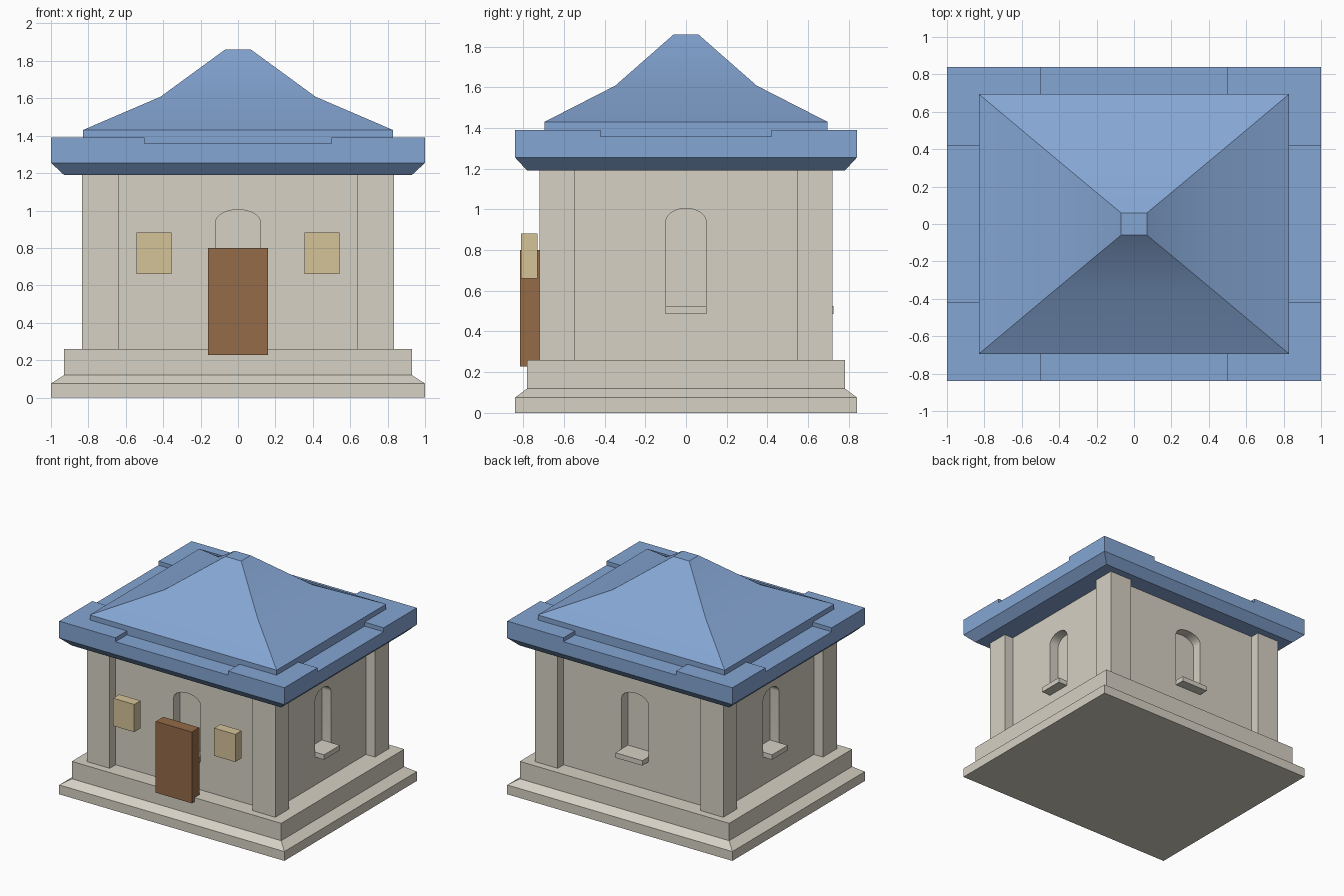
import bpy, bmesh, math
from mathutils import Matrix

cube = bpy.data.objects.get("Cube")
if cube:
    bpy.data.objects.remove(cube, do_unlink=True)


def material(name, rgb):
    color = [((c / 255 + 0.055) / 1.055) ** 2.4 for c in rgb] + [1]
    mat = bpy.data.materials.new(name)
    mat.use_nodes = True
    mat.diffuse_color = color
    mat.node_tree.nodes["Principled BSDF"].inputs["Base Color"].default_value = color
    return mat


stone = material("pale stone", (214, 209, 196))
blue = material("blue roof", (133, 166, 212))
brown = material("brown wood", (148, 107, 72))
cream = material("cream", (213, 196, 153))


def finish(name, bm, mat):
    bmesh.ops.recalc_face_normals(bm, faces=bm.faces)
    mesh = bpy.data.meshes.new(name)
    bm.to_mesh(mesh)
    bm.free()
    mesh.materials.append(mat)
    obj = bpy.data.objects.new(name, mesh)
    bpy.context.collection.objects.link(obj)
    return obj


def box(name, x0, x1, y0, y1, z0, z1, mat):
    bm = bmesh.new()
    place = (Matrix.Translation(((x0 + x1) / 2, (y0 + y1) / 2, (z0 + z1) / 2))
             @ Matrix.Diagonal((x1 - x0, y1 - y0, z1 - z0, 1)))
    bmesh.ops.create_cube(bm, size=1, matrix=place)
    return finish(name, bm, mat)


def stack(name, levels, mat):
    """Rectangular tiers given as (half width, half depth, height)."""
    bm = bmesh.new()
    rings = [[bm.verts.new((sx * hx, sy * hy, z))
              for sx, sy in ((-1, -1), (1, -1), (1, 1), (-1, 1))]
             for hx, hy, z in levels]
    for low, high in zip(rings, rings[1:]):
        for i in range(4):
            j = (i + 1) % 4
            bm.faces.new((low[i], low[j], high[j], high[i]))
    bm.faces.new(rings[0])
    bm.faces.new(rings[-1])
    return finish(name, bm, mat)


def arch(name, half, bottom, spring, top, reach, depth, turn):
    """Arched prism centred on a wall at the given reach from the middle."""
    bm = bmesh.new()
    steps = 16
    outline = [(-half, bottom), (half, bottom)]
    for i in range(steps + 1):
        a = math.pi * i / steps
        outline.append((half * math.cos(a), spring + (top - spring) * math.sin(a)))
    face = bm.faces.new([bm.verts.new((x, -reach + depth, z)) for x, z in outline])
    new = bmesh.ops.extrude_face_region(bm, geom=[face])["geom"]
    bmesh.ops.translate(bm, vec=(0, -2 * depth, 0),
                        verts=[v for v in new if isinstance(v, bmesh.types.BMVert)])
    bmesh.ops.rotate(bm, verts=bm.verts, matrix=Matrix.Rotation(turn, 3, 'Z'))
    return finish(name, bm, stone)


def carve(obj, cutter):
    cutter.hide_render = True
    mod = obj.modifiers.new("cut", 'BOOLEAN')
    mod.operation = 'DIFFERENCE'
    mod.solver = 'EXACT'
    mod.object = cutter
    bpy.context.view_layer.objects.active = obj
    bpy.ops.object.modifier_apply(modifier=mod.name)
    bpy.data.objects.remove(cutter, do_unlink=True)


def smooth(obj):
    bpy.ops.object.select_all(action='DESELECT')
    obj.select_set(True)
    bpy.context.view_layer.objects.active = obj
    bpy.ops.object.shade_smooth_by_angle(angle=math.radians(30))


# Stepped plinth
stack("plinth", [(1, 0.84, 0), (1, 0.84, 0.075), (0.93, 0.78, 0.12), (0.93, 0.78, 0.26)], stone)

# Walls with an arched niche and a sill on each side
wall_x, wall_y, recess = 0.755, 0.645, 0.08
walls = box("walls", -wall_x, wall_x, -wall_y, wall_y, 0.26, 1.19, stone)
for i, side in enumerate(("front", "left", "back", "right")):
    half, reach = (0.12, wall_y) if i % 2 == 0 else (0.1, wall_x)
    turn = i * math.pi / 2
    carve(walls, arch("niche_cutter", half, 0.485, 0.935, 1.005, reach, recess, turn))
    sill = box(side + "_sill", -half, half, -reach - 0.08, -reach + recess, 0.485, 0.525, stone)
    sill.data.transform(Matrix.Rotation(turn, 4, 'Z'))
smooth(walls)

# Corner pillars
for sx, x_name in ((-1, "right"), (1, "left")):
    for sy, y_name in ((-1, "front"), (1, "back")):
        xs = sorted((sx * 0.635, sx * 0.835))
        ys = sorted((sy * 0.545, sy * 0.72))
        box(f"{y_name}_{x_name}_pillar", *xs, *ys, 0.26, 1.19, stone)

# Eaves with raised corners
eaves = stack("eaves", [(0.93, 0.78, 1.19), (1, 0.84, 1.255), (1, 0.84, 1.39)], blue)
carve(eaves, box("notch_cutter", -0.5, 0.5, -1.2, 1.2, 1.358, 1.6, blue))
carve(eaves, box("notch_cutter", -1.2, 1.2, -0.42, 0.42, 1.358, 1.6, blue))

# Hipped roof with a slight inward curve
roof = stack("roof", [(0.83, 0.695, 1.358), (0.83, 0.695, 1.43), (0.415, 0.347, 1.608),
                      (0.07, 0.06, 1.86)], blue)
smooth(roof)

# Door and the panels beside it
box("door", -0.16, 0.16, -0.815, -0.72, 0.228, 0.80, brown)
for s, side in ((-1, "right"), (1, "left")):
    box(side + "_window_panel", *sorted((s * 0.355, s * 0.543)), -0.81, -0.73, 0.66, 0.882, cream)
